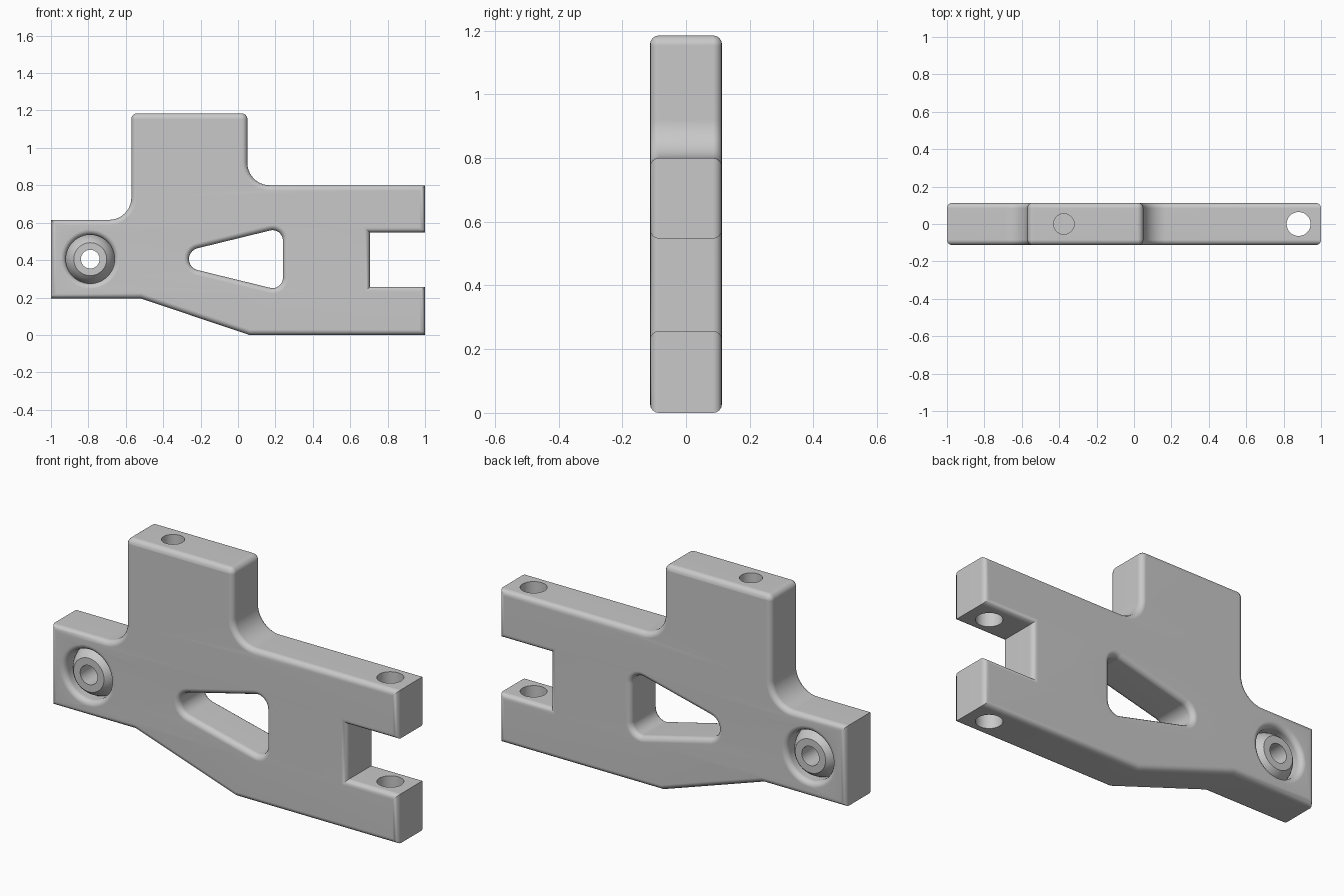
import bpy, bmesh, math
from mathutils import Vector

if "Cube" in bpy.data.objects:
    bpy.data.objects.remove(bpy.data.objects["Cube"])

HALF = 0.113     # half thickness of the plate
ROUND = 0.028    # rounding of the plate's rims
PIVOT = (-0.79, 0.405)

grey = bpy.data.materials.new("grey metal")
grey.use_nodes = True
colour = (0.58, 0.58, 0.58, 1)
grey.diffuse_color = colour
grey.node_tree.nodes["Principled BSDF"].inputs["Base Color"].default_value = colour


def add_object(name, mesh):
    obj = bpy.data.objects.new(name, mesh)
    bpy.context.collection.objects.link(obj)
    return obj


def rounded(corners, steps=10):
    """Outline from (x, z, radius) corners, with tangent arcs."""
    out = []
    for i, (x, z, r) in enumerate(corners):
        p = Vector((x, z))
        if r == 0:
            out.append(p)
            continue
        a = (Vector(corners[i - 1][:2]) - p).normalized()
        b = (Vector(corners[(i + 1) % len(corners)][:2]) - p).normalized()
        half = a.angle(b) / 2
        centre = p + (a + b).normalized() * r / math.sin(half)
        start = (p + a * r / math.tan(half) - centre).normalized()
        end = (p + b * r / math.tan(half) - centre).normalized()
        out += [centre + start.slerp(end, k / steps).normalized() * r
                for k in range(steps + 1)]
    return out


def circle(centre, r, n=48):
    return [Vector((centre[0] + r * math.cos(2 * math.pi * k / n),
                    centre[1] + r * math.sin(2 * math.pi * k / n))) for k in range(n)]


def finish(obj):
    obj.data.materials.clear()
    obj.data.materials.append(grey)
    bpy.ops.object.select_all(action='DESELECT')
    obj.select_set(True)
    bpy.context.view_layer.objects.active = obj
    bpy.ops.object.shade_smooth_by_angle(angle=math.radians(35))
    weighted = obj.modifiers.new("clean shading", 'WEIGHTED_NORMAL')
    weighted.keep_sharp = True


# Plate: outline with fork slot, window and pivot socket
outline = rounded([
    (-1, 0.195, 0), (-0.52, 0.195, 0), (0.06, 0, 0), (1, 0, 0),
    (1, 0.257, 0), (0.705, 0.257, 0), (0.705, 0.547, 0), (1, 0.547, 0),
    (1, 0.8, 0), (0.05, 0.8, 0.12), (0.05, 1.185, 0.032),
    (-0.57, 1.185, 0.032), (-0.57, 0.615, 0.12), (-1, 0.615, 0)])
window = rounded([(-0.455, 0.405, 0.06), (0.24, 0.235, 0.055), (0.24, 0.575, 0.055)])
socket = circle(PIVOT, 0.13)

curve = bpy.data.curves.new("plate outline", 'CURVE')
curve.dimensions = '2D'
curve.fill_mode = 'BOTH'
curve.extrude = HALF - ROUND
curve.bevel_depth = ROUND
curve.bevel_resolution = 3
curve.offset = -ROUND
for loop in (outline, window[::-1], socket[::-1]):
    spline = curve.splines.new('POLY')
    spline.points.add(len(loop) - 1)
    for point, p in zip(spline.points, loop):
        point.co = (p.x, p.y, 0, 1)
    spline.use_cyclic_u = True
source = add_object("plate_outline", curve)
deps = bpy.context.evaluated_depsgraph_get()
mesh = bpy.data.meshes.new_from_object(source.evaluated_get(deps))
bpy.data.objects.remove(source)

bm = bmesh.new()
bm.from_mesh(mesh)
for v in bm.verts:
    v.co = (v.co.x, -v.co.z, v.co.y)
bmesh.ops.remove_doubles(bm, verts=bm.verts, dist=0.0002)
bmesh.ops.recalc_face_normals(bm, faces=bm.faces)
bm.to_mesh(mesh)
bm.free()
plate = add_object("arm_plate", mesh)

# Bored holes: fork pin through both prongs, blind hole in the tower
for name, x, r, low, high in (("fork_pin", 0.88, 0.064, -0.1, 0.9),
                              ("tower_bore", -0.375, 0.055, 0.85, 1.3)):
    bm = bmesh.new()
    bmesh.ops.create_cone(bm, cap_ends=True, segments=48, radius1=r, radius2=r, depth=high - low)
    cutter_mesh = bpy.data.meshes.new(name + "_cutter")
    bm.to_mesh(cutter_mesh)
    bm.free()
    cutter = add_object(name + "_cutter", cutter_mesh)
    cutter.location = (x, 0, (low + high) / 2)
    cutter.hide_render = True
    cut = plate.modifiers.new(name, 'BOOLEAN')
    cut.object = cutter
    cut.solver = 'EXACT'

bpy.context.view_layer.update()
deps = bpy.context.evaluated_depsgraph_get()
plate_mesh = bpy.data.meshes.new_from_object(plate.evaluated_get(deps))
plate.modifiers.clear()
plate.data = plate_mesh
for obj in [o for o in bpy.data.objects if o.name.endswith("_cutter")]:
    bpy.data.objects.remove(obj)
finish(plate)

# Pivot ball: truncated sphere with a through bore, turned about y
BALL, FACE, BORE = 0.135, 0.088, 0.05
limit = math.acos(FACE / BALL)
profile = [(BALL * math.cos(t), BALL * math.sin(t))
           for t in (limit * (k / 6 - 1) for k in range(13))]
profile += [(BORE, profile[-1][1]), (BORE, profile[0][1])]
bm = bmesh.new()
SEG = 48
rings = []
for s in range(SEG):
    a = 2 * math.pi * s / SEG
    rings.append([bm.verts.new((r * math.cos(a), y, r * math.sin(a))) for r, y in profile])
for s in range(SEG):
    here, there = rings[s], rings[(s + 1) % SEG]
    for k in range(len(profile)):
        j = (k + 1) % len(profile)
        bm.faces.new((here[k], here[j], there[j], there[k]))
bmesh.ops.recalc_face_normals(bm, faces=bm.faces)
ball_mesh = bpy.data.meshes.new("pivot_ball")
bm.to_mesh(ball_mesh)
bm.free()
ball = add_object("pivot_ball", ball_mesh)
ball.location = (PIVOT[0], 0, PIVOT[1])
finish(ball)
